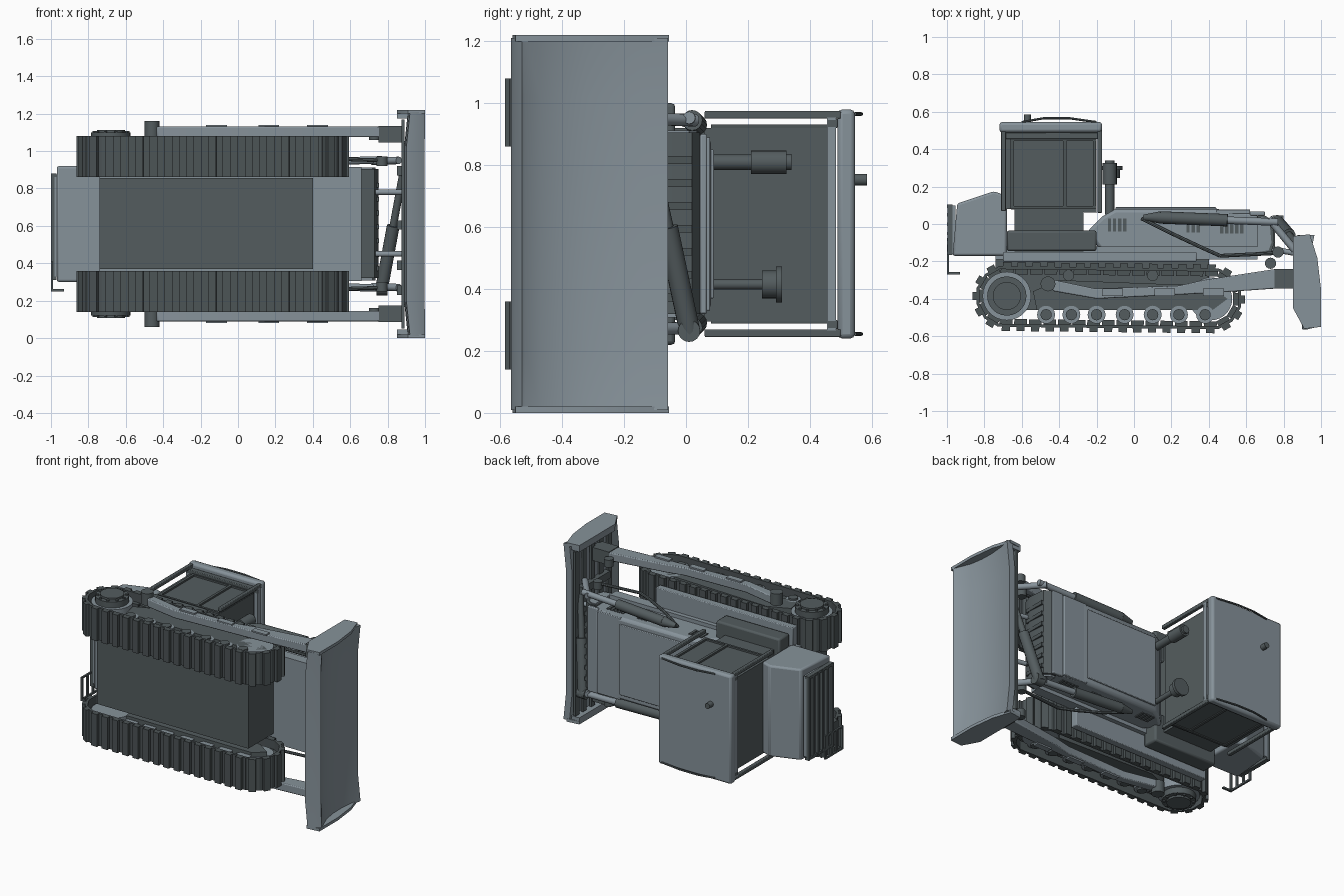
import bpy, bmesh, math
from mathutils import Vector, Matrix

# The machine lies on its side: x = length (blade at +x), y = its height, z = its width
W = 1.22


def material(name, rgb):
    m = bpy.data.materials.new(name)
    m.diffuse_color = (*rgb, 1)
    return m


LIGHT = material("light_blue_grey", (0.24, 0.288, 0.322))
DARK = material("dark_grey", (0.088, 0.108, 0.114))
TRACK = material("track_grey", (0.073, 0.089, 0.094))


def loft(sections):
    """Closed solid through a list of equal-length point rings."""
    def add(bm):
        rings = [[bm.verts.new(p) for p in s] for s in sections]
        n = len(rings[0])
        for a, b in zip(rings, rings[1:]):
            for i in range(n):
                j = (i + 1) % n
                bm.faces.new((a[i], a[j], b[j], b[i]))
        bm.faces.new(rings[0])
        bm.faces.new(rings[-1])
    return add


def poly(pts, z0, z1):
    return loft([[(x, y, z) for x, y in pts] for z in (z0, z1)])


def box(x0, x1, y0, y1, z0, z1):
    return poly([(x0, y0), (x1, y0), (x1, y1), (x0, y1)], z0, z1)


def rod(p0, p1, r, r2=None, n=16):
    def add(bm):
        a, b = Vector(p0), Vector(p1)
        m = Matrix.Translation((a + b) / 2) @ (b - a).to_track_quat('Z', 'Y').to_matrix().to_4x4()
        bmesh.ops.create_cone(bm, cap_ends=True, segments=n, radius1=r,
                              radius2=r if r2 is None else r2, depth=(b - a).length, matrix=m)
    return add


def pipe(pts, r, n=8):
    return [rod(a, b, r, n=n) for a, b in zip(pts, pts[1:])]


def make(name, mat, pieces, mirror=False, bevel=0):
    bm = bmesh.new()
    for p in pieces:
        p(bm)
    if mirror:
        new = bmesh.ops.duplicate(bm, geom=bm.verts[:] + bm.edges[:] + bm.faces[:])["geom"]
        for v in new:
            if isinstance(v, bmesh.types.BMVert):
                v.co.z = W - v.co.z
    bmesh.ops.recalc_face_normals(bm, faces=bm.faces[:])
    me = bpy.data.meshes.new(name)
    bm.to_mesh(me)
    bm.free()
    me.materials.append(mat)
    ob = bpy.data.objects.new(name, me)
    bpy.context.collection.objects.link(ob)
    if bevel:
        mod = ob.modifiers.new("bevel", 'BEVEL')
        mod.width, mod.segments = bevel, 2
    return ob


# Tracks: overlapping shoes with cleats, spaced along a stadium loop
C1, C2, R = Vector((-0.68, -0.388)), Vector((0.41, -0.40)), 0.15
run = (C2 - C1).length
axis = (C2 - C1).normalized()
side = Vector((-axis.y, axis.x))
total = 2 * run + 2 * math.pi * R


def on_loop(s):
    if s < run:
        return C1 + axis * s + side * R, axis, side
    s -= run
    if s < math.pi * R:
        a = s / R
        n = side * math.cos(a) + axis * math.sin(a)
        return C2 + n * R, Vector((n.y, -n.x)), n
    s -= math.pi * R
    if s < run:
        return C2 - axis * s - side * R, -axis, -side
    a = (s - run) / R
    n = -side * math.cos(a) - axis * math.sin(a)
    return C1 + n * R, Vector((n.y, -n.x)), n


def block(s, t0, t1, n0, n1, z0, z1):
    p, t, n = on_loop(s)
    return poly([p + t * a + n * b for a, b in ((t0, n0), (t1, n0), (t1, n1), (t0, n1))], z0, z1)


shoes, links = [], []
COUNT = 40
pitch = total / COUNT
for i in range(COUNT):
    s = i * pitch
    shoes.append(block(s, -0.044, 0.044, -0.004, 0.012, 0.86, 1.08))
    shoes.append(block(s, -0.022, 0.022, 0.01, 0.034, 0.86, 1.08))
    for z in (0.92, 0.99):
        links.append(block(s, -0.034, 0.034, -0.03, 0.0, z, z + 0.03))
make("track_shoes", TRACK, shoes, True)
make("track_links", TRACK, links, True)

# Running gear
xs = [-0.47, -0.335, -0.2, -0.05, 0.1, 0.24, 0.38]
make("track_rollers", LIGHT, [rod((x, -0.485, 0.89), (x, -0.485, 1.05), 0.048) for x in xs], True)
make("roller_caps", DARK, [rod((x, -0.485, 1.04), (x, -0.485, 1.062), 0.03) for x in xs], True)
make("carrier_rollers", DARK, [rod((x, -0.275, 0.9), (x, -0.275, 1.04), 0.03) for x in (-0.35, 0.1)], True)
make("track_frame", DARK, [poly([(-0.52, -0.46), (0.42, -0.46), (0.5, -0.4), (0.4, -0.33),
                                 (-0.4, -0.3), (-0.54, -0.36)], 0.87, 1.05)], True)
make("sprocket", LIGHT, [rod((-0.68, -0.385, 0.9), (-0.68, -0.385, 1.06), 0.13, n=28)], True)
make("idler", LIGHT, [rod((0.41, -0.4, 0.9), (0.41, -0.4, 1.05), 0.115, n=28)], True)
hub = [rod((-0.68, -0.385, 0.95), (-0.68, -0.385, 1.1), 0.105, n=24),
       rod((-0.68, -0.385, 1.1), (-0.68, -0.385, 1.113), 0.075, n=24)]
for i in range(10):
    a = i * math.tau / 10
    x, y = -0.68 + 0.09 * math.cos(a), -0.385 + 0.09 * math.sin(a)
    hub.append(rod((x, y, 1.09), (x, y, 1.108), 0.01, n=6))
make("sprocket_hub", DARK, hub, True)

# Hull, belly and fenders
make("belly", DARK, [box(-0.74, 0.40, -0.46, -0.16, 0.37, 0.855)])
make("hull", LIGHT, [box(-0.74, 0.66, -0.19, -0.12, 0.305, 0.915)])
make("fender", LIGHT, [box(-0.7, 0.335, -0.2, -0.15, 0.9, 1.04)], True, 0.005)
make("side_tank", DARK, [box(-0.68, -0.2, -0.145, -0.035, 0.8, 1.0)], True, 0.012)

# Rear body with guard bars and step
make("rear_body", LIGHT, [poly([(-0.97, -0.17), (-0.945, 0.11), (-0.75, 0.175), (-0.68, 0.15),
                                (-0.68, -0.17)], 0.30, 0.92)], bevel=0.012)
make("rear_panel", LIGHT, [box(-0.982, -0.955, -0.16, 0.1, 0.33, 0.875)])
make("rear_guard", DARK, [box(-1.0, -0.98, y, y + 0.018, 0.31, 0.88)
                          for y in (-0.165, -0.11, -0.06, -0.01, 0.04, 0.085)] +
     [box(-0.998, -0.97, -0.165, 0.103, z, z + 0.018) for z in (0.31, 0.862)])
make("rear_step", DARK, [box(-1.0, -0.988, y, y + 0.014, 0.25, 0.41) for y in (-0.27, -0.21, -0.15, -0.09)] +
     [box(-1.0, -0.988, -0.27, -0.076, 0.25, 0.262), box(-1.0, -0.93, -0.27, -0.256, 0.25, 0.262),
      box(-1.0, -0.988, -0.27, -0.1, 0.4, 0.41)])

# Hood
make("hood", LIGHT, [poly([(-0.18, -0.14), (-0.25, -0.04), (-0.17, 0.04), (-0.1, 0.08), (0.44, 0.08),
                           (0.62, 0.065), (0.67, 0.04), (0.69, -0.14)], 0.33, 0.89)], bevel=0.018)
make("hood_top_panel", LIGHT, [box(-0.1, 0.44, 0.075, 0.09, 0.37, 0.85), box(0.44, 0.62, 0.055, 0.078, 0.33, 0.89)],
     bevel=0.004)
make("hood_vents", DARK, [box(x, x + 0.018, y, y + 0.07, 0.885, 0.896)
                          for x0, y, n in ((-0.14, -0.04, 4), (0.28, -0.045, 3), (0.46, -0.05, 5))
                          for x in [x0 + k * 0.027 for k in range(n)]], True)
make("radiator_grille", DARK, [poly([(0.66, -0.17), (0.73, -0.16), (0.75, -0.1), (0.74, 0.02),
                                     (0.7, 0.045), (0.66, 0.045)], 0.32, 0.905)])
make("nose_side", LIGHT, [poly([(0.66, -0.15), (0.72, -0.14), (0.735, -0.1), (0.725, 0.01),
                                (0.69, 0.035), (0.66, 0.035)], 0.9, 0.912)], True)
make("grille_bars", TRACK, [box(0.73, 0.753, -0.13, 0.02, 0.36 + i * 0.074, 0.385 + i * 0.074) for i in range(7)])
make("grille_brow", LIGHT, [box(0.62, 0.7, 0.045, 0.068, 0.32, 0.9)], bevel=0.006)

# Cab
make("cab_lower", DARK, [box(-0.64, -0.27, -0.15, 0.09, 0.3, 0.92)])
make("cab_body", DARK, [poly([(-0.685, 0.08), (-0.2, 0.06), (-0.2, 0.46), (-0.685, 0.46)], 0.295, 0.92)])
make("cab_window_frames", TRACK, [box(x, x + 0.018, 0.08, 0.46, 0.915, 0.932) for x in (-0.66, -0.38, -0.22)] +
     [box(-0.66, -0.2, y, y + 0.015, 0.915, 0.932) for y in (0.08, 0.445)], True)
make("roof_frame", DARK, [box(-0.71, -0.685, 0.07, 0.5, 0.95, 0.975), box(-0.195, -0.17, 0.06, 0.5, 0.95, 0.975),
                          box(-0.71, -0.17, 0.455, 0.49, 0.92, 0.95)], True, 0.004)
make("roof_crossbars", LIGHT, [box(x, x + 0.025, 0.455, 0.485, 0.26, 0.96) for x in (-0.71, -0.195)])
make("roof", LIGHT, [box(-0.72, -0.17, 0.49, 0.545, 0.24, 0.98)], bevel=0.015)
make("roof_rail", DARK, pipe([(-0.6, 0.545, 0.965), (-0.48, 0.566, 0.965), (-0.35, 0.566, 0.965),
                              (-0.2, 0.545, 0.965)], 0.006), True)
make("beacon", DARK, [rod((-0.57, 0.54, 0.753), (-0.57, 0.585, 0.753), 0.019)])

# Exhaust and air intake
make("exhaust", DARK, [rod((-0.13, 0.05, 0.81), (-0.13, 0.22, 0.81), 0.025),
                       rod((-0.13, 0.21, 0.81), (-0.13, 0.325, 0.81), 0.038),
                       rod((-0.13, 0.32, 0.81), (-0.13, 0.34, 0.81), 0.026)])
make("air_intake", DARK, [rod((-0.12, 0.05, 0.415), (-0.12, 0.26, 0.415), 0.017),
                          rod((-0.12, 0.245, 0.415), (-0.12, 0.295, 0.415), 0.045),
                          rod((-0.12, 0.29, 0.415), (-0.12, 0.31, 0.415), 0.058)])

# Blade: curved sheet with slightly forward wings and a slanted lower lip
face = [(0.945, -0.058), (0.928, -0.14), (0.92, -0.23), (0.922, -0.32), (0.936, -0.41), (0.96, -0.47), (0.985, -0.52)]
lip = [(0.998, -0.53), (0.95, -0.553), (0.9, -0.565)]
back = [(0.895, -0.52), (0.89, -0.45), (0.888, -0.38), (0.888, -0.3), (0.888, -0.2), (0.89, -0.12), (0.9, -0.058)]
make("blade", LIGHT, [loft([[(min(x + d, 1.0), y, z) for x, y in face + lip + back]
                            for z, d in ((0.01, 0.02), (0.2, 0), (1.02, 0), (1.21, 0.02))])])
make("blade_end_plate", LIGHT, [poly([(0.85, -0.065), (0.94, -0.055), (0.98, -0.18), (1.0, -0.35), (1.0, -0.55),
                                      (0.91, -0.56), (0.85, -0.45)], 1.2, 1.22),
                                box(0.85, 0.91, -0.45, -0.065, 1.175, 1.21)], True)
make("blade_back_ribs", DARK, [box(0.875, 0.89, y, y + 0.04, 0.05, 1.17) for y in (-0.45, -0.36, -0.27, -0.18, -0.1)] +
     [box(0.85, 0.89, -0.4, -0.1, z, z + 0.05) for z in (0.23, 0.365, 0.58, 0.87)])

# Push arms
make("push_arm", LIGHT, [poly([(-0.47, -0.29), (-0.21, -0.345), (0.24, -0.33), (0.37, -0.3), (0.76, -0.24),
                               (0.76, -0.345), (0.4, -0.37), (-0.2, -0.4), (-0.43, -0.36)], 1.075, 1.13)],
     True, 0.006)
make("push_arm_pads", LIGHT, [box(x, x + 0.11, -0.385, -0.345, 1.13, 1.14) for x in (-0.17, 0.11, 0.37)], True)
make("arm_pivot", DARK, [rod((-0.46, -0.32, 1.08), (-0.46, -0.32, 1.16), 0.04)], True)
make("arm_coupling", DARK, [box(0.75, 0.89, -0.345, -0.24, 1.045, 1.135),
                            rod((0.73, -0.21, 1.06), (0.73, -0.21, 1.11), 0.03)], True)

# Lift and tilt hydraulics
make("lift_cylinder", DARK, [rod((0.05, 0.035, 0.925), (0.14, 0.035, 0.93), 0.015, 0.033),
                             rod((0.14, 0.035, 0.93), (0.5, 0.02, 0.945), 0.033)], True)
make("lift_rod", LIGHT, [rod((0.5, 0.02, 0.945), (0.77, 0.01, 0.953), 0.02)], True)
make("lift_link", LIGHT, [rod((0.72, 0.03, 0.945), (0.86, -0.14, 0.95), 0.02)], True)
make("hydraulic_hose", DARK, pipe([(0.04, 0.03, 0.92), (0.2, -0.05, 0.95), (0.36, -0.125, 0.96),
                                   (0.46, -0.17, 0.96), (0.78, -0.155, 0.95)], 0.01), True)
make("hose_bracket", DARK, [rod((0.77, -0.15, 0.92), (0.77, -0.15, 0.97), 0.03)], True)
make("tilt_cylinder", DARK, [rod((0.765, 0.015, 0.25), (0.83, -0.06, 0.6), 0.034),
                             rod((0.83, -0.06, 0.6), (0.88, -0.12, 0.87), 0.02),
                             rod((0.74, 0.01, 0.265), (0.8, 0.01, 0.265), 0.036)])
make("blade_struts", LIGHT, [rod((0.72, -0.13, z), (0.88, -0.16, z), 0.015) for z in (0.45, 0.78)])

# Smooth curved surfaces, keep edges sharp
for ob in bpy.context.collection.objects:
    bpy.ops.object.select_all(action='DESELECT')
    ob.select_set(True)
    bpy.context.view_layer.objects.active = ob
    bpy.ops.object.shade_smooth_by_angle()
